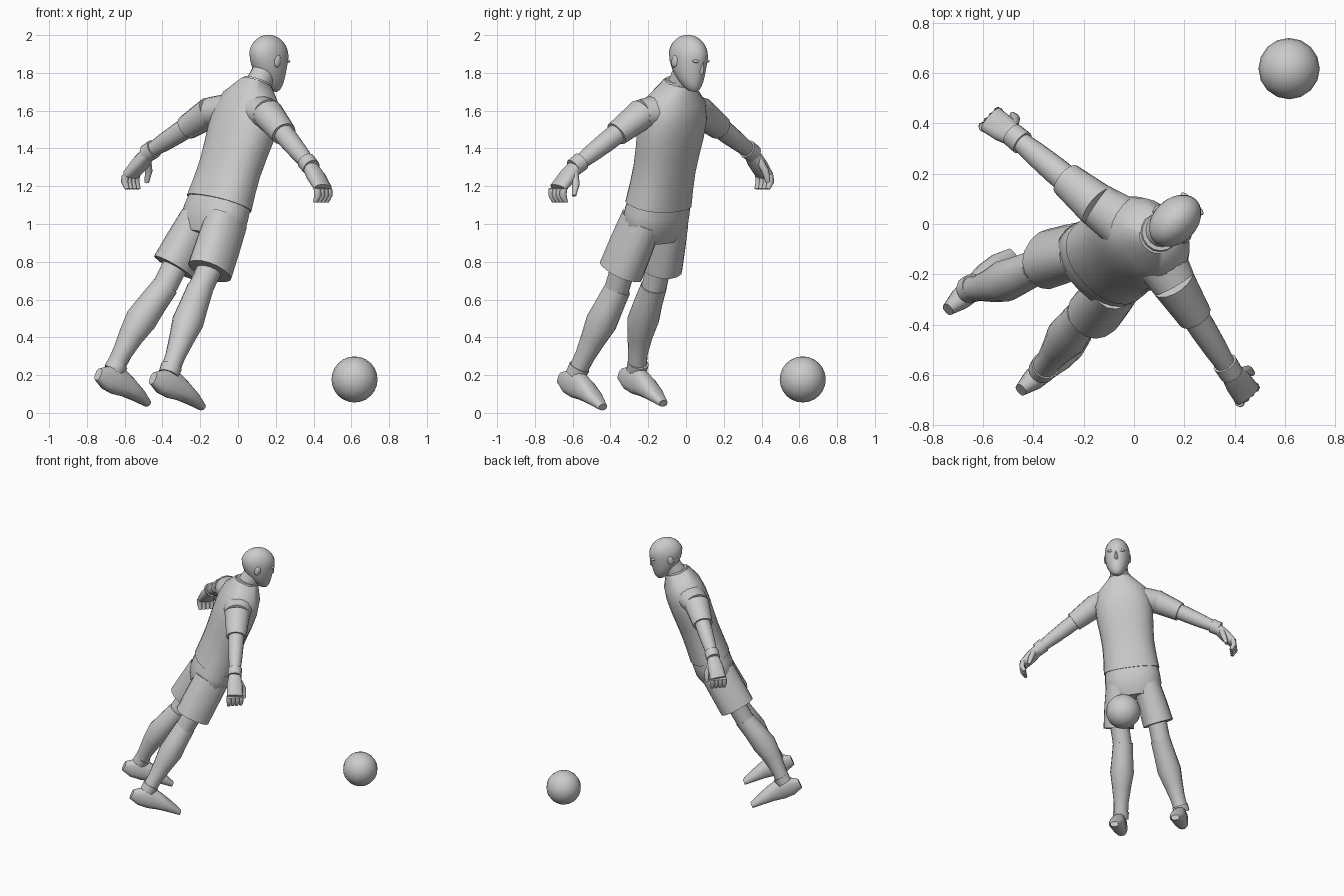
import bpy, bmesh, math
from mathutils import Vector, Matrix

if "Cube" in bpy.data.objects:
    bpy.data.objects.remove(bpy.data.objects["Cube"])

FORWARD = Vector((1, 1, 0)).normalized()      # the figure faces this way
LEFT = Vector((-1, 1, 0)).normalized()
UP = Vector((0, 0, 1))

grey = bpy.data.materials.new("plain grey")
grey.use_nodes = True
colour = (0.6, 0.6, 0.6, 1)
grey.diffuse_color = colour
grey.node_tree.nodes["Principled BSDF"].inputs["Base Color"].default_value = colour


def finish(name, bm):
    bmesh.ops.recalc_face_normals(bm, faces=bm.faces)
    mesh = bpy.data.meshes.new(name)
    bm.to_mesh(mesh)
    bm.free()
    mesh.materials.append(grey)
    part = bpy.data.objects.new(name, mesh)
    bpy.context.collection.objects.link(part)
    bpy.ops.object.select_all(action='DESELECT')
    part.select_set(True)
    bpy.context.view_layer.objects.active = part
    bpy.ops.object.shade_smooth_by_angle(angle=math.radians(50))


def loft(name, rings, axis, front=FORWARD, sides=16, power=1.0):
    """Skin a stack of rounded rings, each given as (centre, half width, half depth)."""
    depth_dir = (front - axis * front.dot(axis)).normalized()
    width_dir = depth_dir.cross(axis)
    bm = bmesh.new()
    loops = []
    for centre, width, depth in rings:
        loop = []
        for k in range(sides):
            turn = math.tau * k / sides
            c, s = (math.copysign(abs(v) ** power, v) for v in (math.cos(turn), math.sin(turn)))
            loop.append(bm.verts.new(centre + width_dir * width * c + depth_dir * depth * s))
        loops.append(loop)
    for low, high in zip(loops, loops[1:]):
        for k in range(sides):
            following = (k + 1) % sides
            bm.faces.new((low[k], low[following], high[following], high[k]))
    bm.faces.new(loops[0])
    bm.faces.new(loops[-1])
    finish(name, bm)


def tube(name, start, end, widths, depths=None, bend=Vector(), axis=None, **options):
    """Evenly spaced rings from start to end, bowed sideways by bend."""
    depths = depths or widths
    rings = []
    for i, (width, depth) in enumerate(zip(widths, depths)):
        t = i / (len(widths) - 1)
        rings.append((start.lerp(end, t) + bend * math.sin(math.pi * t), width, depth))
    loft(name, rings, axis or (end - start).normalized(), **options)


def ball(name, matrix, segments, rows):
    bm = bmesh.new()
    bmesh.ops.create_uvsphere(bm, u_segments=segments, v_segments=rows, radius=1, matrix=matrix)
    finish(name, bm)


# Shirt with collar, then the seat of the shorts
waist = Vector((-0.1, -0.145, 1.11))
throat = Vector((0.1, -0.035, 1.75))
lean = (throat - waist).normalized()
widths = [0.197, 0.188, 0.184, 0.19, 0.2, 0.2, 0.17, 0.075]
tube("shirt", waist, throat, widths, [0.05 + 0.47 * w for w in widths], sides=24, power=0.9)
tube("collar", throat - lean * 0.04, throat + lean * 0.01, [0.088, 0.074])
tube("shorts_seat", waist + lean * 0.03, waist - lean * 0.19, [0.185, 0.195, 0.198, 0.15],
     [0.13, 0.138, 0.138, 0.11], sides=24, power=0.9)


def build_leg(side, hip, hem, knee, ankle, calf_bend):
    hip, hem, knee, ankle = map(Vector, (hip, hem, knee, ankle))
    tube(side + "_shorts_leg", hip, hem, [0.092, 0.103, 0.108], [0.125] * 3, power=0.9)
    shin = (ankle - knee).normalized()
    tube(side + "_knee", hem.lerp(hip, 0.2), knee + shin * 0.03, [0.07, 0.066, 0.066])
    tube(side + "_sock", knee, ankle, [0.07, 0.076, 0.084, 0.067, 0.053, 0.05],
         bend=FORWARD * calf_bend)
    # Shoe with the toe pointing down
    heel = ankle + Vector((-0.085, -0.08, -0.025))
    toe = ankle + Vector((0.175, 0.14, -0.18))
    tube(side + "_shoe", heel, toe, [0.025, 0.045, 0.048, 0.056, 0.052, 0.028],
         [0.035, 0.07, 0.075, 0.055, 0.036, 0.018], bend=UP * 0.025, front=UP, power=0.8)
    tube(side + "_shoe_cuff", ankle + shin * 0.01, ankle - shin * 0.04, [0.054, 0.057])


build_leg("right", (-0.06, -0.235, 1.02), (-0.15, -0.345, 0.75),
          (-0.2, -0.36, 0.66), (-0.365, -0.58, 0.21), 0)
build_leg("left", (-0.2, -0.1, 1.02), (-0.34, -0.14, 0.77),
          (-0.385, -0.17, 0.67), (-0.655, -0.26, 0.23), -0.03)


def build_arm(side, outward, shoulder, wrist):
    shoulder, wrist = Vector(shoulder), Vector(wrist)
    reach = (wrist - shoulder).normalized()
    hem = shoulder.lerp(wrist, 0.4)
    chest = waist.lerp(throat, 0.78)
    tube(side + "_shoulder", chest.lerp(shoulder, 0.5), shoulder + reach * 0.01,
         [0.09, 0.081], [0.105, 0.089])
    tube(side + "_sleeve", shoulder, hem, [0.082, 0.074, 0.066], [0.09, 0.08, 0.07])
    tube(side + "_forearm", hem - reach * 0.04, wrist, [0.056, 0.054, 0.048, 0.038])
    tube(side + "_wristband", wrist - reach * 0.03, wrist + reach * 0.03, [0.05, 0.048])
    # Half-closed hand
    knuckle = wrist + outward * 0.125 - UP * 0.125 - FORWARD * 0.02
    tip = knuckle - UP * 0.075 - outward * 0.015
    thumb = wrist + outward * 0.08 + FORWARD * 0.055 - UP * 0.165
    tube(side + "_palm", wrist, knuckle, [0.034, 0.038, 0.026], [0.04, 0.055, 0.058],
         sides=12, power=0.8)
    for finger in range(4):
        shift = FORWARD * (finger - 1.5) * 0.028
        tube(f"{side}_finger_{finger + 1}", knuckle + shift, tip + shift,
             [0.02, 0.019, 0.012], bend=outward * 0.012, sides=8)
    tube(side + "_thumb", wrist.lerp(knuckle, 0.35) + FORWARD * 0.03, thumb,
         [0.02, 0.02, 0.012], bend=FORWARD * 0.012, front=LEFT, sides=8)


build_arm("right", -LEFT, (0.155, -0.23, 1.585), (0.375, -0.575, 1.315))
build_arm("left", LEFT, (-0.14, 0.07, 1.595), (-0.465, 0.34, 1.385))

# Neck and slightly bowed head
bow = math.radians(15)
gaze = FORWARD * math.cos(bow) - UP * math.sin(bow)
crown = FORWARD * math.sin(bow) + UP * math.cos(bow)
skull = Vector((0.163, 0.012, 1.888))
tube("neck", throat - lean * 0.06, skull - UP * 0.04, [0.072, 0.064, 0.062], [0.075, 0.07, 0.07])


def on_head(across, ahead, above):
    return skull + LEFT * across + gaze * ahead + crown * above


# Round above the ears, tapering forward to the chin below them
rings = []
for k in range(15):
    t = -math.cos(math.pi * k / 14)
    if t > 0:
        size = math.sqrt(1 - 0.99 * t * t)
        rings.append((on_head(0, 0, 0.113 * t), 0.088 * size, 0.12 * size))
    else:
        size = math.sqrt(1 - 0.93 * t * t)
        jaw = on_head(0, 0.075 * abs(t) ** 1.6, 0.168 * t)
        rings.append((jaw, 0.088 * size, 0.12 * size * (1 + 0.15 * t)))
loft("head", rings, crown, sides=24)
tube("nose", on_head(0, 0.108, 0), on_head(0, 0.1, -0.08), [0.009, 0.012, 0.018, 0.01],
     [0.012, 0.02, 0.03, 0.012], axis=crown, sides=8)
turned = Matrix((LEFT, gaze, crown)).transposed().to_4x4()


def face_blob(name, place, size):
    ball(name, Matrix.Translation(on_head(*place)) @ turned @ Matrix.Diagonal((*size, 1)), 12, 8)


face_blob("lips", (0, 0.1, -0.11), (0.026, 0.015, 0.01))
for side, sign in (("left", 1), ("right", -1)):
    face_blob(side + "_ear", (sign * 0.084, -0.01, -0.03), (0.012, 0.022, 0.034))
    face_blob(side + "_brow", (sign * 0.032, 0.1, 0), (0.03, 0.014, 0.01))

# Football
ball("football", Matrix.Translation((0.617, 0.618, 0.177)) @ Matrix.Scale(0.122, 4), 16, 12)
